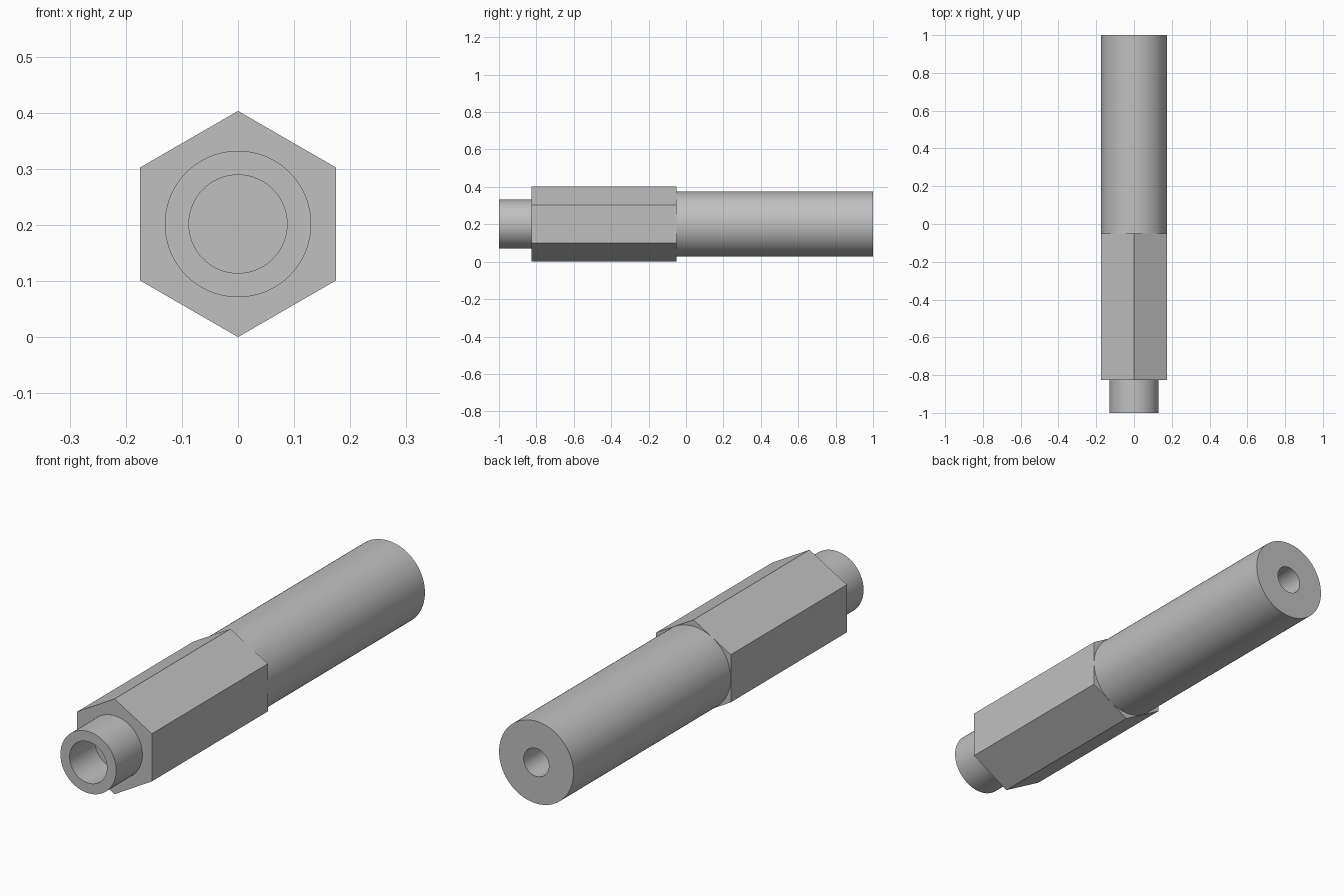
import bpy, bmesh, math

cube = bpy.data.objects.get("Cube")
if cube:
    bpy.data.objects.remove(cube, do_unlink=True)

APOTHEM = 0.1745
AXIS_Z = APOTHEM / math.cos(math.pi / 6)   # hexagon corner rests on the ground

metal = bpy.data.materials.new("grey metal")
metal.use_nodes = True
grey = (0.53, 0.53, 0.53, 1)
metal.diffuse_color = grey
metal.node_tree.nodes["Principled BSDF"].inputs["Base Color"].default_value = grey


def turned(name, profile, sides):
    """Revolve (radius, y) points around the long axis; radius 0 makes a pole."""
    bm = bmesh.new()
    rings = []
    for r, y in profile:
        if r == 0:
            rings.append([bm.verts.new((0, y, AXIS_Z))])
            continue
        angles = [2 * math.pi * i / sides for i in range(sides)]
        rings.append([bm.verts.new((r * math.sin(a), y, AXIS_Z + r * math.cos(a)))
                      for a in angles])
    for a, b in zip(rings, rings[1:]):
        for i in range(sides):
            j = (i + 1) % sides
            if len(a) == 1:
                bm.faces.new((a[0], b[i], b[j]))
            elif len(b) == 1:
                bm.faces.new((a[i], a[j], b[0]))
            else:
                bm.faces.new((a[i], a[j], b[j], b[i]))
    bmesh.ops.recalc_face_normals(bm, faces=bm.faces)
    mesh = bpy.data.meshes.new(name)
    bm.to_mesh(mesh)
    bm.free()
    mesh.materials.append(metal)
    obj = bpy.data.objects.new(name, mesh)
    bpy.context.collection.objects.link(obj)
    bpy.ops.object.select_all(action='DESELECT')
    obj.select_set(True)
    bpy.context.view_layer.objects.active = obj
    bpy.ops.object.shade_smooth_by_angle(angle=math.radians(30))
    return obj


# Hexagonal grip with corners up and down
turned("hex_body", [(0, -0.825), (AXIS_Z, -0.825), (AXIS_Z, -0.05), (0, -0.05)], 6)

# Short front collar with a blind bore
turned("front_collar", [(0, -0.83), (0.0875, -0.83), (0.0875, -1), (0.1305, -1),
                        (0.1305, -0.815), (0, -0.815)], 96)

# Long rear shaft with a narrow blind hole
turned("rear_shaft", [(0, -0.06), (0.174, -0.06), (0.174, 1), (0.059, 1),
                      (0.059, 0.4), (0, 0.4)], 96)
